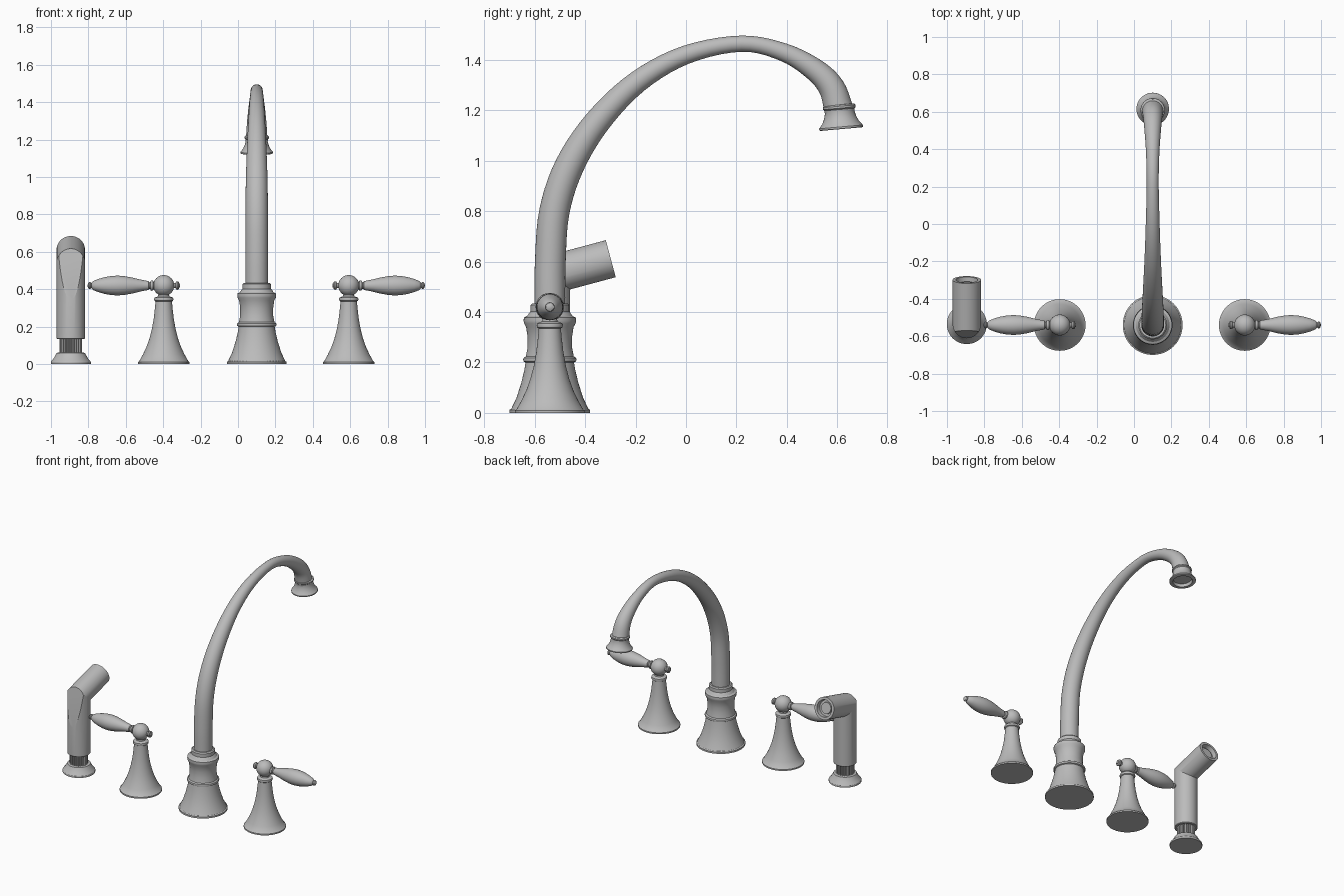
import bpy
import bmesh
import math
from mathutils import Matrix, Vector

cube = bpy.data.objects.get("Cube")
if cube:
    bpy.data.objects.remove(cube, do_unlink=True)

metal = bpy.data.materials.new("brushed grey metal")
metal.use_nodes = True
GREY = (0.5, 0.5, 0.5, 1)
metal.diffuse_color = GREY
metal.node_tree.nodes["Principled BSDF"].inputs["Base Color"].default_value = GREY

SEG = 48
ROW_Y = -0.54


def finish(name, bm, matrix=Matrix(), angle=32):
    """Turn a bmesh into a smooth shaded object with sharp edges kept."""
    bmesh.ops.recalc_face_normals(bm, faces=bm.faces)
    mesh = bpy.data.meshes.new(name)
    bm.to_mesh(mesh)
    bm.free()
    mesh.transform(matrix)
    mesh.materials.append(metal)
    mesh.shade_smooth()
    mesh.set_sharp_from_angle(angle=math.radians(angle))
    obj = bpy.data.objects.new(name, mesh)
    bpy.context.collection.objects.link(obj)
    return obj


def skin(bm, rings):
    """Bridge a list of vertex loops and cap both ends."""
    for a, b in zip(rings, rings[1:]):
        n = len(a)
        for i in range(n):
            j = (i + 1) % n
            bm.faces.new((a[i], a[j], b[j], b[i]))
    bm.faces.new(rings[0])
    bm.faces.new(rings[-1])


def lathe(name, profile, matrix, seg=SEG):
    """Revolve (radius, height) points round the local z axis."""
    bm = bmesh.new()
    rings = []
    for r, z in profile:
        rings.append([bm.verts.new((r * math.cos(t), r * math.sin(t), z))
                      for t in (math.tau * i / seg for i in range(seg))])
    skin(bm, rings)
    return finish(name, bm, matrix)


def spline(points, steps):
    """Catmull-Rom interpolation through (y, z, radius) points."""
    p = [Vector(q) for q in points]
    p = [2 * p[0] - p[1]] + p + [2 * p[-1] - p[-2]]
    out = []
    for a, b, c, d in zip(p, p[1:], p[2:], p[3:]):
        for s in range(steps):
            t = s / steps
            out.append(0.5 * (2 * b + (c - a) * t + (2 * a - 5 * b + 4 * c - d) * t * t
                              + (3 * b - a - 3 * c + d) * t ** 3))
    return out + [p[-2]]


# Spout: stepped base, tapering gooseneck, flared outlet
SPOUT_X = 0.1
lathe("spout_base", [
    (.16, 0), (.16, .012), (.153, .016), (.132, .06), (.113, .12), (.101, .17),
    (.096, .2), (.104, .204), (.106, .211), (.104, .218), (.095, .224),
    (.088, .26), (.088, .3), (.094, .34), (.102, .355), (.104, .365), (.103, .378),
    (.09, .384), (.083, .395), (.077, .402), (.077, .427), (.07, .434), (.055, .434)],
    Matrix.Translation((SPOUT_X, ROW_Y, 0)))

path = spline([
    (-.54, .42, .061), (-.538, .6, .061), (-.522, .798, .06), (-.462, .98, .058),
    (-.351, 1.155, .052), (-.192, 1.313, .044), (0, 1.42, .037), (.22, 1.464, .032),
    (.387, 1.43, .036), (.51, 1.361, .045), (.577, 1.29, .052), (.607, 1.2, .058)], 5)
bm = bmesh.new()
rings = []
for k, p in enumerate(path):
    d = path[min(k + 1, len(path) - 1)] - path[max(k - 1, 0)]
    side = Vector((-d.y, d.x)).normalized()
    rings.append([bm.verts.new((SPOUT_X + p.z * math.cos(t),
                                p.x + side.x * p.z * math.sin(t),
                                p.y + side.y * p.z * math.sin(t)))
                  for t in (math.tau * i / SEG for i in range(SEG))])
skin(bm, rings)
finish("spout_neck", bm)

# The outlet points down along its local z axis, with a hollow mouth
lathe("spout_outlet", [
    (.05, -.012), (.06, -.01), (.065, -.005), (.065, .003), (.06, .008), (.059, .02),
    (.064, .04), (.073, .06), (.084, .073), (.087, .077), (.087, .084), (.083, .086),
    (.064, .086), (.06, .075), (.06, .065)],
    Matrix.Translation((SPOUT_X, .608, 1.211)) @ Matrix.Rotation(math.radians(185), 4, 'X'))


# Handles: flared pedestal, ball and turned lever, mirrored to each side
def handle(prefix, x, sign):
    lathe(prefix + "_handle_base", [
        (.138, 0), (.138, .01), (.132, .014), (.112, .05), (.093, .09), (.077, .135),
        (.064, .185), (.054, .24), (.047, .3), (.044, .335), (.05, .339), (.052, .347),
        (.05, .355), (.04, .359), (.03, .363), (.028, .38)],
        Matrix.Translation((x, ROW_Y, 0)))
    hub = Matrix.Translation((x, ROW_Y, .42))
    bm = bmesh.new()
    bmesh.ops.create_uvsphere(bm, u_segments=SEG, v_segments=24, radius=.056)
    finish(prefix + "_handle_ball", bm, hub)
    lathe(prefix + "_lever", [
        (.003, -.088), (.01, -.087), (.012, -.082), (.02, -.08), (.023, -.073),
        (.02, -.066), (.013, -.062), (.016, -.05), (.018, .045), (.02, .054),
        (.027, .057), (.028, .064), (.025, .07), (.017, .073), (.018, .078),
        (.024, .082), (.027, .1), (.033, .13), (.043, .17), (.05, .21), (.053, .245),
        (.051, .28), (.045, .315), (.035, .35), (.025, .375), (.016, .385),
        (.012, .387), (.018, .391), (.019, .396), (.016, .402), (.009, .406), (.002, .407)],
        hub @ Matrix.Rotation(sign * math.pi / 2, 4, 'Y'), 32)


handle("left", .592, 1)
handle("right", -.397, -1)

# Side sprayer: foot, ribbed collar, bent body
SPRAY = Matrix.Translation((-.894, -.535, 0))
lathe("sprayer_foot", [
    (.107, 0), (.107, .012), (.103, .018), (.092, .03), (.08, .052),
    (.076, .06), (.06, .062)], SPRAY)

bm = bmesh.new()
rings = []
for z in (.055, .145):
    rings.append([bm.verts.new((r * math.cos(t), r * math.sin(t), z))
                  for r, t in ((.06 if i % 4 < 2 else .052, math.tau * i / 96)
                               for i in range(96))])
skin(bm, rings)
finish("sprayer_ribbed_collar", bm, SPRAY, 25)

# Mitred elbow: the head tilts up slightly towards the back
R, BEND_Z, TILT = .076, .548, math.radians(15)
LENGTH, RECESS = .245, .03
ahead = Vector((0, math.cos(TILT), math.sin(TILT)))
across = Vector((0, -math.sin(TILT), math.cos(TILT)))
miter = math.tan((math.pi / 2 - TILT) / 2)
bend = Vector((0, 0, BEND_Z))
angles = [math.tau * i / SEG for i in range(SEG)]


def head_ring(radius, dist):
    return [bm.verts.new(bend + ahead * dist + Vector((radius * math.cos(t), 0, 0))
                         - across * radius * math.sin(t)) for t in angles]


bm = bmesh.new()
rings = [[bm.verts.new((r * math.cos(t), r * math.sin(t), z)) for t in angles]
         for r, z in ((R - .004, .134), (R, .138))]
rings.append([bm.verts.new((R * math.cos(t), R * math.sin(t),
                            BEND_Z - R * math.sin(t) * miter)) for t in angles])
rings += [head_ring(R, LENGTH), head_ring(.058, LENGTH),
          head_ring(.055, LENGTH - RECESS), head_ring(.04, LENGTH - RECESS),
          head_ring(.038, LENGTH - RECESS + .01)]
skin(bm, rings)

# Flat thumb rest sliced off the front of the elbow
low, high = Vector((0, -R, .34)), Vector((0, -.035, .615))
slope = high - low
cut = bmesh.ops.bisect_plane(bm, geom=bm.verts[:] + bm.edges[:] + bm.faces[:],
                             plane_co=low, plane_no=(0, -slope.z, slope.y),
                             clear_outer=True)
edges = [e for e in cut["geom_cut"] if isinstance(e, bmesh.types.BMEdge)]
bmesh.ops.holes_fill(bm, edges=edges, sides=0)
finish("sprayer_body", bm, SPRAY, 20)
